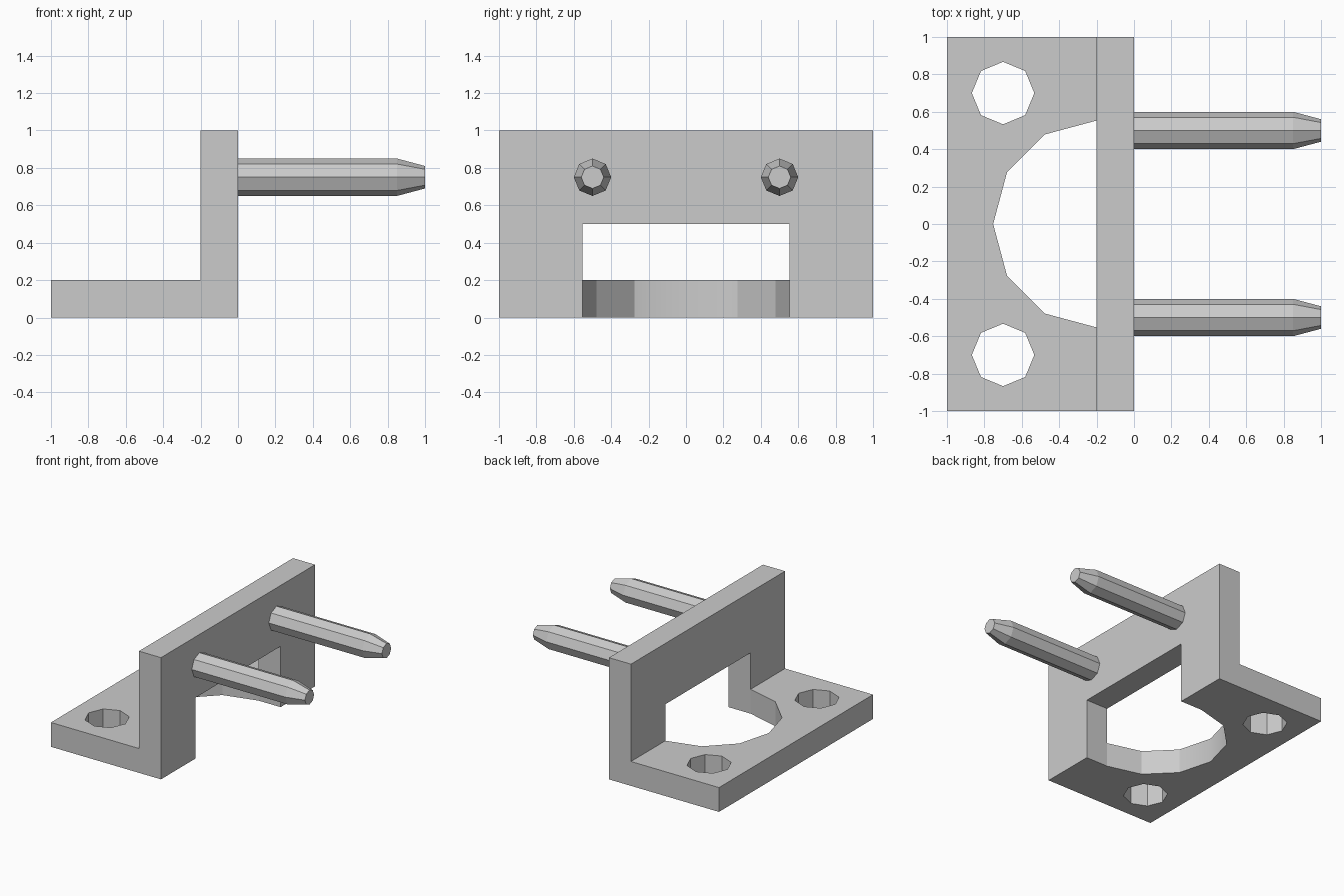
import bpy
import bmesh
from math import sin, cos, pi
from mathutils import Vector

cube = bpy.data.objects.get("Cube")
if cube:
    bpy.data.objects.remove(cube, do_unlink=True)

grey = bpy.data.materials.new("light grey")
grey.use_nodes = True
colour = (0.6, 0.6, 0.6, 1)
grey.diffuse_color = colour
grey.node_tree.nodes["Principled BSDF"].inputs["Base Color"].default_value = colour


def ring(cx, cy, radius, sides):
    return [(cx + radius * cos(2 * pi * i / sides),
             cy + radius * sin(2 * pi * i / sides)) for i in range(sides)]


def finish(name, bm):
    bmesh.ops.recalc_face_normals(bm, faces=bm.faces)
    mesh = bpy.data.meshes.new(name)
    bm.to_mesh(mesh)
    bm.free()
    mesh.materials.append(grey)
    obj = bpy.data.objects.new(name, mesh)
    bpy.context.collection.objects.link(obj)
    return obj


def prism(name, points, push):
    """Extrude a closed 3D outline along a vector."""
    bm = bmesh.new()
    face = bm.faces.new([bm.verts.new(p) for p in points])
    result = bmesh.ops.extrude_face_region(bm, geom=[face], use_keep_orig=True)
    moved = [v for v in result["geom"] if isinstance(v, bmesh.types.BMVert)]
    bmesh.ops.translate(bm, verts=moved, vec=push)
    return finish(name, bm)


# L-shaped bracket: base plate and upright wall in one piece
profile = [(-1, 0), (0, 0), (0, 1), (-0.2, 1), (-0.2, 0.2), (-1, 0.2)]
bracket = prism("bracket", [(x, -1, z) for x, z in profile], Vector((0, 2, 0)))

# Cutters: half-round opening running out through the wall, two screw holes
R = 0.553
arc = [(-0.2 + R * cos(a), R * sin(a))
       for a in (pi / 2 + pi * i / 6 for i in range(7))]
opening = arc + [(0.1, -R), (0.1, R)]
cutters = [prism("opening_cutter", [(x, y, -0.1) for x, y in opening],
                 Vector((0, 0, 0.6)))]
for side in (-1, 1):
    outline = ring(-0.7, 0.7 * side, 0.167, 8)
    cutters.append(prism("hole_cutter", [(x, y, -0.1) for x, y in outline],
                         Vector((0, 0, 0.5))))

bpy.context.view_layer.objects.active = bracket
for cutter in cutters:
    mod = bracket.modifiers.new("cut", 'BOOLEAN')
    mod.operation = 'DIFFERENCE'
    mod.solver = 'EXACT'
    mod.object = cutter
    bpy.ops.object.modifier_apply(modifier=mod.name)
    bpy.data.objects.remove(cutter, do_unlink=True)

# Crisp edges everywhere except the middle of the half-round opening
mesh = bracket.data
for poly in mesh.polygons:
    poly.use_smooth = True
for edge in mesh.edges:
    ends = [mesh.vertices[i].co for i in edge.vertices]
    edge.use_edge_sharp = not all(
        abs(p.x + 0.2 + R) < 0.01 and abs(p.y) < 0.01 for p in ends)

# Two eight-sided pegs with tapered tips
for name, y in (("front_peg", -0.5), ("back_peg", 0.5)):
    bm = bmesh.new()
    loops = [[bm.verts.new((x, py, pz)) for py, pz in ring(y, 0.75, r, 8)]
             for x, r in ((0, 0.1), (0.85, 0.1), (1, 0.06))]
    for a, b in zip(loops, loops[1:]):
        for i in range(8):
            j = (i + 1) % 8
            bm.faces.new((a[i], a[j], b[j], b[i]))
    bm.faces.new(loops[0])
    bm.faces.new(loops[-1])
    finish(name, bm)
